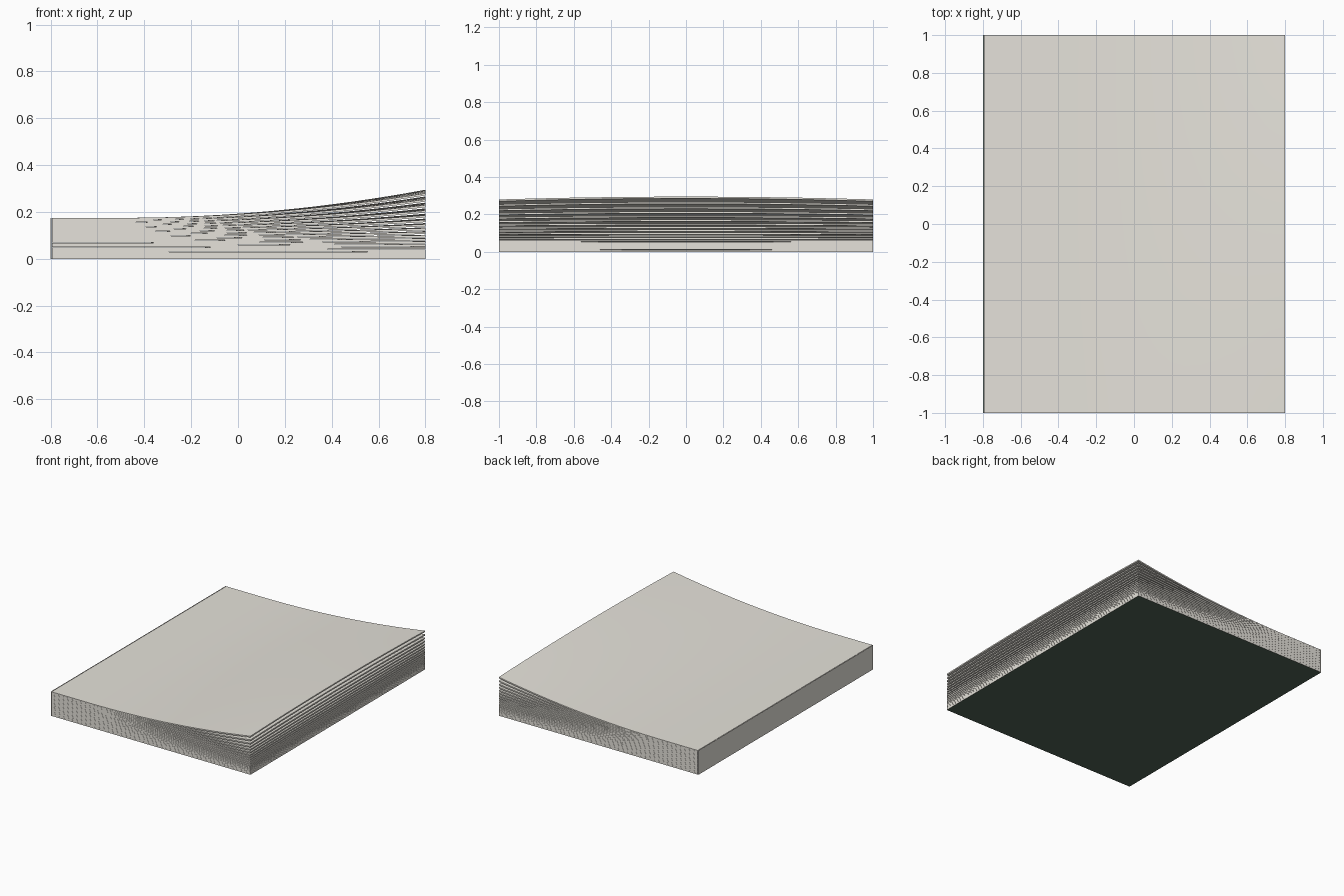
import bpy, bmesh

if "Cube" in bpy.data.objects:
    bpy.data.objects.remove(bpy.data.objects["Cube"])

HEIGHT = 0.175      # thickness of the block at the bound side
BASE = 0.001        # thickness of the backing
SHEETS = 18
PITCH = (HEIGHT - BASE) / SHEETS
LEFT, RIGHT = -0.794, 0.8


def material(name, rgb):
    m = bpy.data.materials.new(name)
    m.diffuse_color = (*rgb, 1)
    m.use_nodes = True
    m.node_tree.nodes["Principled BSDF"].inputs["Base Color"].default_value = m.diffuse_color
    return m


paper = material("cream paper", (0.79, 0.765, 0.705))
dark = material("dark green", (0.082, 0.125, 0.09))


def box(name, lo, hi, mat):
    bpy.ops.mesh.primitive_cube_add(size=1)
    ob = bpy.context.object
    ob.name = name
    for v in ob.data.vertices:
        for a in range(3):
            v.co[a] = lo[a] if v.co[a] < 0 else hi[a]
    ob.data.materials.append(mat)
    return ob


def lift(x, y, t):
    """Upward curl of a sheet; t is its place in the stack from 0 to 1."""
    u = max(0.0, (x + 0.5) / 1.3)
    return 0.12 * t ** 3 * u * u * (1 - 0.125 * y * y)


def sheet(index):
    t = (index + 1) / SHEETS
    z0 = BASE + index * PITCH
    bm = bmesh.new()
    bmesh.ops.create_grid(bm, x_segments=20, y_segments=10, size=1)
    # extrude the grid into a thin closed slab, then curl it
    ext = bmesh.ops.extrude_face_region(bm, geom=bm.faces[:])
    top = {v for v in ext["geom"] if isinstance(v, bmesh.types.BMVert)}
    for v in bm.verts:
        x = LEFT + (v.co.x + 1) / 2 * (RIGHT - LEFT)
        y = v.co.y
        z = z0 + lift(x, y, t) + (PITCH * 0.97 if v in top else 0)
        v.co = (x, y, z)
    bmesh.ops.recalc_face_normals(bm, faces=bm.faces[:])
    me = bpy.data.meshes.new("sheet")
    bm.to_mesh(me)
    bm.free()
    me.materials.append(paper)
    ob = bpy.data.objects.new(f"sheet_{index + 1:02d}", me)
    bpy.context.collection.objects.link(ob)
    return ob


# curling paper sheets
sheets = [sheet(i) for i in range(SHEETS)]
bpy.ops.object.select_all(action='DESELECT')
for ob in sheets:
    ob.select_set(True)
bpy.context.view_layer.objects.active = sheets[0]
bpy.ops.object.shade_smooth_by_angle()

# backing under the stack: dark faces, paper-coloured rim
backing = box("backing", (-0.8, -1, 0), (0.8, 1, BASE), dark)
backing.data.materials.append(paper)
for f in backing.data.polygons:
    f.material_index = 0 if abs(f.normal.z) > 0.5 else 1

# binding strip standing just clear of the sheets
box("binding", (-0.8, -1, BASE), (-0.797, 1, HEIGHT), paper)
